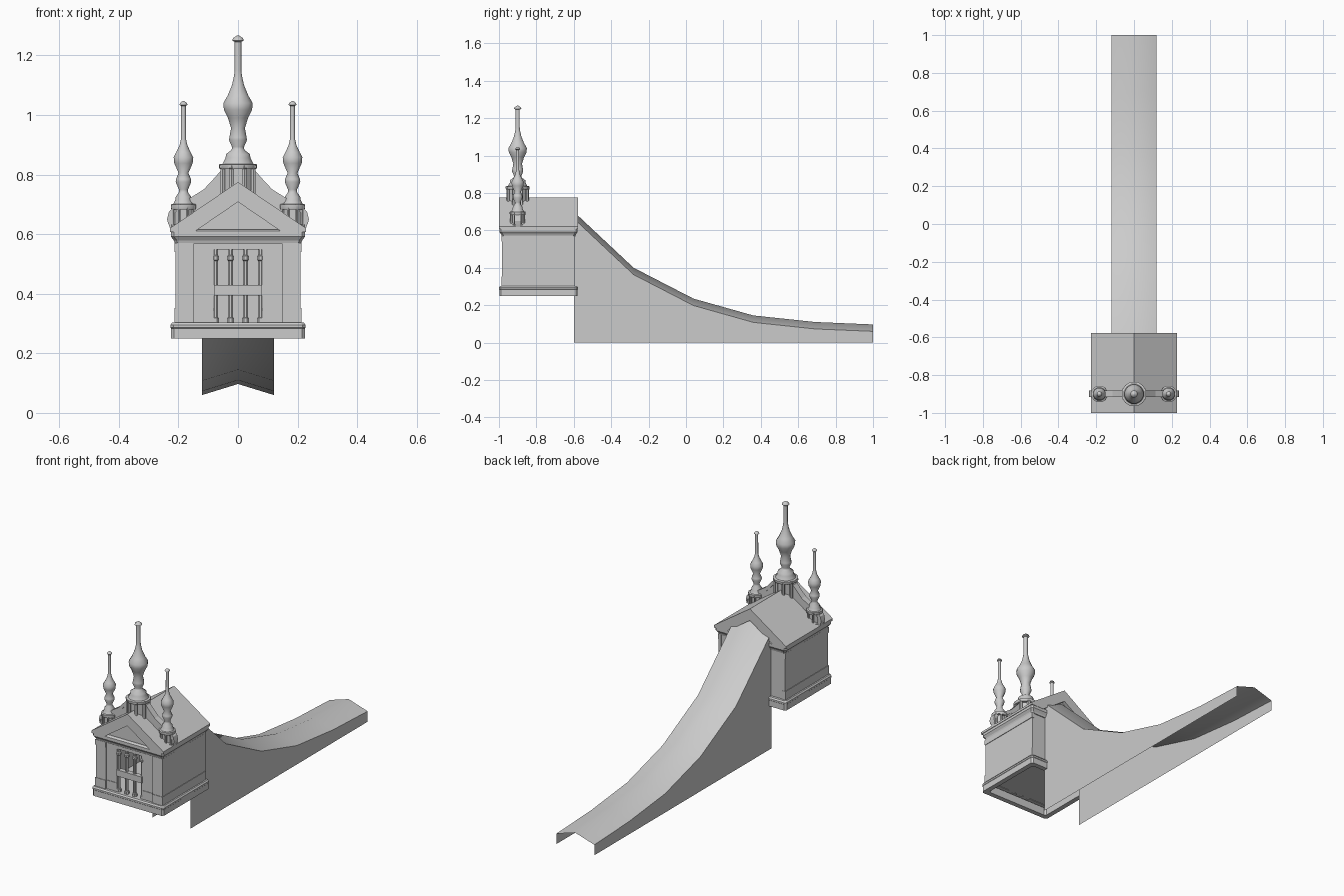
import bpy, bmesh
from math import pi, cos, sin

if "Cube" in bpy.data.objects:
    bpy.data.objects.remove(bpy.data.objects["Cube"])


def finish(name, bm, smooth=None):
    bmesh.ops.recalc_face_normals(bm, faces=bm.faces[:])
    me = bpy.data.meshes.new(name)
    bm.to_mesh(me)
    bm.free()
    ob = bpy.data.objects.new(name, me)
    bpy.context.collection.objects.link(ob)
    if smooth:
        bpy.ops.object.select_all(action='DESELECT')
        ob.select_set(True)
        bpy.context.view_layer.objects.active = ob
        bpy.ops.object.shade_smooth_by_angle(angle=smooth)
    return ob


def box(name, x0, x1, y0, y1, z0, z1):
    bm = bmesh.new()
    bmesh.ops.create_cube(bm, size=1)
    for v in bm.verts:
        v.co = ((x0 + x1) / 2 + v.co.x * (x1 - x0),
                (y0 + y1) / 2 + v.co.y * (y1 - y0),
                (z0 + z1) / 2 + v.co.z * (z1 - z0))
    return finish(name, bm)


def prism(name, pts, y0, y1):
    """Extrude an xz outline along y."""
    bm = bmesh.new()
    f = bm.faces.new([bm.verts.new((x, y0, z)) for x, z in pts])
    r = bmesh.ops.extrude_face_region(bm, geom=[f])
    for v in r['geom']:
        if isinstance(v, bmesh.types.BMVert):
            v.co.y = y1
    return finish(name, bm)


def lathe(name, prof, x, y, n=12, smooth=0.6):
    """Revolve (radius, z) points about a vertical axis."""
    bm = bmesh.new()
    rings = [[bm.verts.new((x + r * cos(2 * pi * (i + .5) / n), y + r * sin(2 * pi * (i + .5) / n), z))
              for i in range(n)] for r, z in prof]
    for a, b in zip(rings, rings[1:]):
        for i in range(n):
            bm.faces.new((a[i], a[(i + 1) % n], b[(i + 1) % n], b[i]))
    bm.faces.new(rings[0])
    bm.faces.new(rings[-1])
    return finish(name, bm, smooth)


def moulding(name, prof, closed=True):
    """Sweep (inset, z) points around the house plan, corners clipped."""
    X, Y0, Y1, c = .227, -1.0, -.577, .01
    bm = bmesh.new()
    rings = []
    for d, z in prof:
        x, a, b = X - d, Y0 + d, Y1 - d
        plan = [(-x + c, a), (x - c, a), (x, a + c), (x, b - c),
                (x - c, b), (-x + c, b), (-x, b - c), (-x, a + c)]
        rings.append([bm.verts.new((p, q, z)) for p, q in plan])
    for r, s in zip(rings, rings[1:]):
        for i in range(8):
            bm.faces.new((r[i], r[(i + 1) % 8], s[(i + 1) % 8], s[i]))
    bm.faces.new(rings[-1])
    if closed:
        bm.faces.new(rings[0])
    return finish(name, bm)


# Base, hollow underneath, and cornice
base = moulding('base', [(.03, .295), (.03, .25), (.002, .25), (.002, .284), (0, .286),
                         (0, .295), (.006, .303), (.02, .303)], closed=False)
moulding('cornice', [(.015, .568), (.012, .578), (.002, .592), (.002, .61), (.01, .615)])

# Walls and corner pilasters
box('back_wall', -.207, .207, -.61, -.597, .30, .57)
box('front_lintel', -.15, .15, -.979, -.955, .548, .57)
for s, side in ((-1, 'left'), (1, 'right')):
    def sx(a, b):
        return min(s * a, s * b), max(s * a, s * b)
    box(side + '_wall', *sx(.195, .21), -.982, -.595, .30, .57)
    box(side + '_wall_plinth', *sx(.195, .213), -.985, -.593, .30, .352)
    box(side + '_wall_frieze', *sx(.195, .213), -.985, -.593, .54, .57)
    box(side + '_pilaster', *sx(.147, .21), -.984, -.955, .30, .57)
    box(side + '_pilaster_plinth', *sx(.147, .213), -.987, -.955, .30, .352)
    box(side + '_pilaster_cap', *sx(.147, .213), -.987, -.955, .54, .57)
    box(side + '_front_panel', *sx(.08, .147), -.977, -.955, .30, .57)
    box(side + '_panel_plinth', *sx(.08, .142), -.98, -.955, .30, .352)

# Balusters and cross rail in the front opening
for i in range(4):
    lathe('baluster', [(.013, .30), (.013, .318), (.009, .32), (.0085, .51), (.013, .514),
                       (.013, .526), (.008, .53), (.008, .55)], -.075 + .05 * i, -.968, 8)
box('cross_rail', -.08, .08, -.984, -.956, .394, .43)

# Roof with raking slabs and recessed gables
prism('roof', [(-.228, .607), (-.228, .62), (0, .775), (.228, .62), (.228, .607), (.148, .607),
               (0, .708), (-.148, .607)], -1.0, -.577)
prism('gable_infill', [(-.16, .605), (.16, .605), (0, .72)], -.98, -.597)

# Curved parapet wall between the towers
half = [(.225, .61), (.238, .65), (.232, .675), (.205, .703), (.16, .722), (.115, .75),
        (.085, .782), (.06, .81)]
prism('parapet', half + [(-x, z) for x, z in reversed(half)], -.912, -.886)
cope = half[1:] + [(x - .005, z - .02) for x, z in reversed(half[1:])]
for s in (-1, 1):
    prism('parapet_coping', [(s * x, z) for x, z in cope], -.917, -.881)


# Towers: drum ringed by columns, cap, then turned spire
def tower(name, x, zb, zc, R, spire):
    y = -.9
    lathe(name + '_drum', [(R * .72, zb), (R * .72, zc)], x, y, 8, None)
    lathe(name + '_drum_foot', [(R * .95, zb), (R * .95, zb + .012)], x, y, 12)
    for k in range(8):
        a = pi / 4 * (k + .5)
        cx, cy, r = x + R * .84 * cos(a), y + R * .84 * sin(a), R * .13
        lathe(name + '_column', [(r, zb), (r, zc - .012), (r * 1.4, zc - .008), (r * 1.4, zc)],
              cx, cy, 6)
    lathe(name + '_cap', [(R * .96, zc - .012), (R, zc - .006), (R, zc + .004), (R * .93, zc + .006)],
          x, y, 12)
    lathe(name + '_spire', spire, x, y, 12, 0.9)


tower('centre_tower', 0, .70, .83, .066,
      [(.056, .832), (.043, .856), (.042, .868), (.022, .883), (.021, .893), (.031, .915),
       (.03, .925), (.024, .956), (.035, .99), (.049, 1.017), (.051, 1.04), (.036, 1.065),
       (.021, 1.10), (.014, 1.13), (.0115, 1.15), (.0115, 1.245), (.02, 1.25), (.017, 1.258),
       (.003, 1.267)])
for s, side in ((-1, 'left'), (1, 'right')):
    tower(side + '_tower', s * .183, .62, .695, .044,
          [(.038, .697), (.028, .715), (.027, .725), (.016, .74), (.016, .75), (.027, .775),
           (.026, .785), (.017, .805), (.032, .838), (.034, .858), (.025, .875), (.014, .897),
           (.0085, .92), (.008, 1.03), (.014, 1.034), (.011, 1.041), (.002, 1.047)])

# Slide: open ridged sheet with side skirts down to the ground
path = [(-.6, .70), (-.28, .40), (.04, .235), (.36, .145), (.69, .11), (1.0, .097)]
bm = bmesh.new()
rows = [[bm.verts.new((x, y, z)) for x, z in
         ((-.12, 0), (-.12, h - .037), (0, h), (.12, h - .037), (.12, 0))] for y, h in path]
for a, b in zip(rows, rows[1:]):
    for i in range(4):
        bm.faces.new((a[i], a[i + 1], b[i + 1], b[i]))
finish('slide', bm, 0.8)
